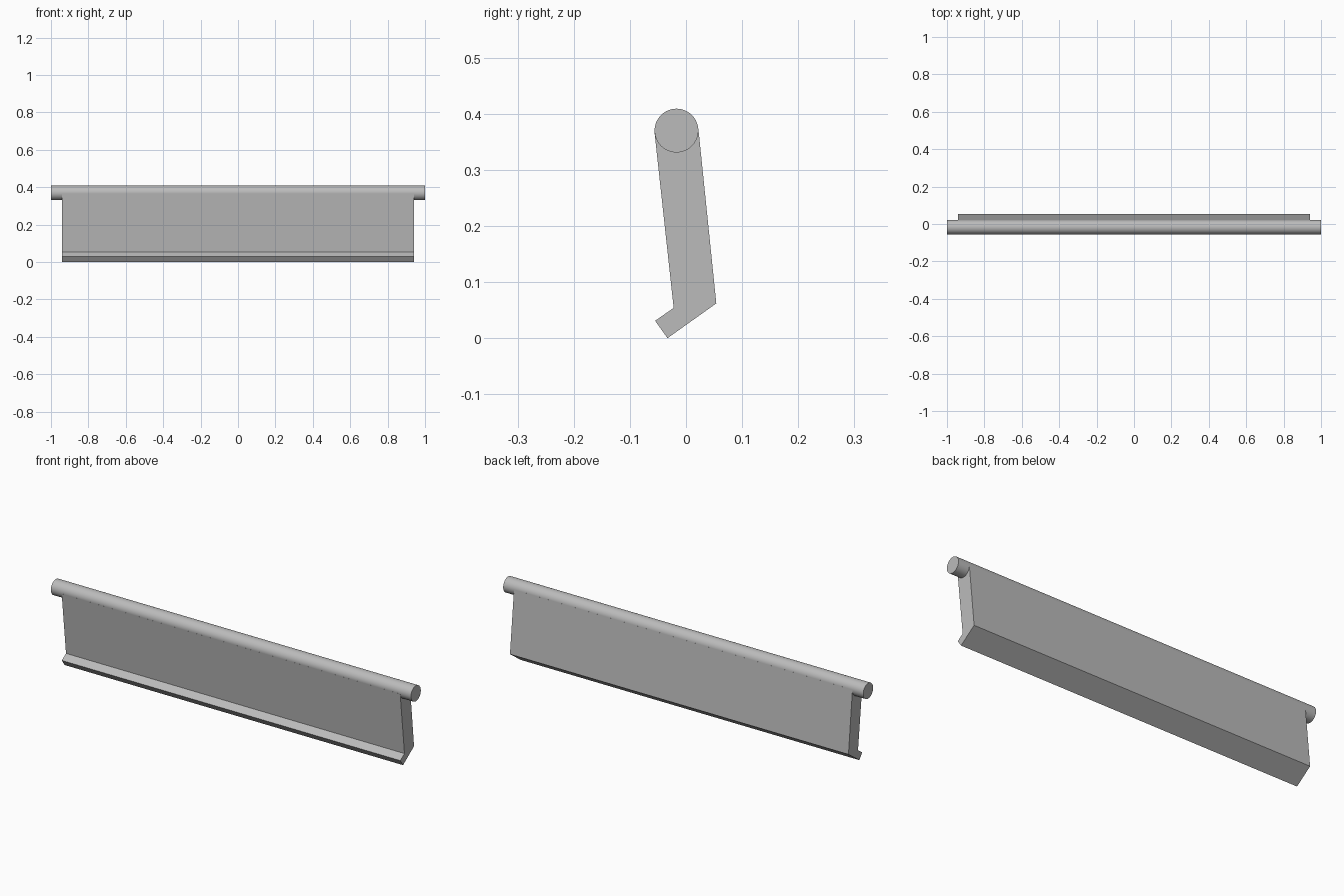
import bpy
import bmesh
import math

cube = bpy.data.objects.get("Cube")
if cube:
    bpy.data.objects.remove(cube, do_unlink=True)

grey = bpy.data.materials.new("plain grey")
grey.use_nodes = True
grey.diffuse_color = (0.5, 0.5, 0.5, 1)
grey.node_tree.nodes["Principled BSDF"].inputs["Base Color"].default_value = (0.5, 0.5, 0.5, 1)


def extrude_along_x(name, profile, half_length):
    """Extrude a closed (y, z) profile evenly to both sides of x = 0."""
    bm = bmesh.new()
    face = bm.faces.new([bm.verts.new((-half_length, y, z)) for y, z in profile])
    moved = bmesh.ops.extrude_face_region(bm, geom=[face])["geom"]
    verts = [v for v in moved if isinstance(v, bmesh.types.BMVert)]
    bmesh.ops.translate(bm, verts=verts, vec=(2 * half_length, 0, 0))
    bmesh.ops.recalc_face_normals(bm, faces=bm.faces)
    mesh = bpy.data.meshes.new(name)
    bm.to_mesh(mesh)
    bm.free()
    mesh.materials.append(grey)
    obj = bpy.data.objects.new(name, mesh)
    bpy.context.collection.objects.link(obj)
    return obj


# Hinge rod along the top
ROD_Y, ROD_Z, ROD_R, SIDES = -0.017, 0.37, 0.039, 64
circle = [(ROD_Y + ROD_R * math.cos(math.tau * i / SIDES),
           ROD_Z + ROD_R * math.sin(math.tau * i / SIDES)) for i in range(SIDES)]
rod = extrude_along_x("hinge_rod", circle, 1.0)
bpy.ops.object.select_all(action="DESELECT")
rod.select_set(True)
bpy.context.view_layer.objects.active = rod
bpy.ops.object.shade_smooth_by_angle(angle=math.radians(30))

# Leaning flap, tangent to the rod, with a lip at the front of its slanted foot
flap_profile = [(-0.056, 0.366), (-0.022, 0.054), (-0.055, 0.031),
                (-0.033, 0.0), (0.054, 0.062), (0.022, 0.374)]
extrude_along_x("flap_with_lip", flap_profile, 0.94)
